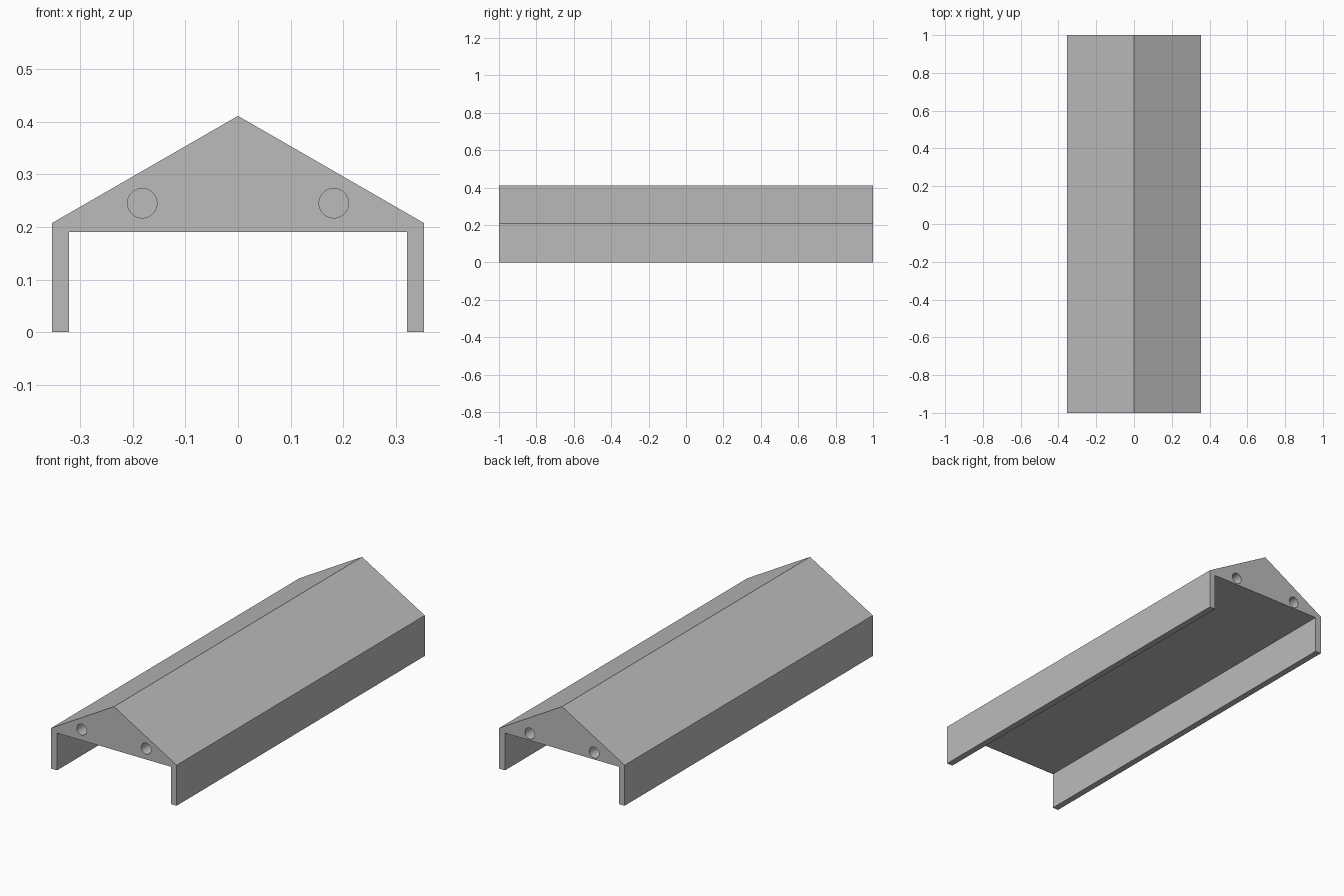
import bpy
import bmesh
from math import radians

cube = bpy.data.objects.get("Cube")
if cube:
    bpy.data.objects.remove(cube, do_unlink=True)

HALF_LENGTH = 1.0
HOLE_X, HOLE_RADIUS, HOLE_DEPTH = 0.182, 0.028, 0.1

grey = bpy.data.materials.new("plain grey")
grey.use_nodes = True
colour = (0.5, 0.5, 0.5, 1)
grey.diffuse_color = colour
grey.node_tree.nodes["Principled BSDF"].inputs["Base Color"].default_value = colour


def mesh_object(name, bm):
    bmesh.ops.recalc_face_normals(bm, faces=bm.faces)
    mesh = bpy.data.meshes.new(name)
    bm.to_mesh(mesh)
    bm.free()
    mesh.materials.append(grey)
    obj = bpy.data.objects.new(name, mesh)
    bpy.context.collection.objects.link(obj)
    return obj


# Gabled channel: one half of the section, mirrored and swept along y
half = [(0.354, 0.207), (0.354, 0), (0.321, 0), (0.321, 0.19)]
section = [(0, 0.411)] + half + [(-x, z) for x, z in reversed(half)]
bm = bmesh.new()
end = bm.faces.new([bm.verts.new((x, -HALF_LENGTH, z)) for x, z in section])
sweep = bmesh.ops.extrude_face_region(bm, geom=[end], use_keep_orig=True)
moved = [v for v in sweep["geom"] if isinstance(v, bmesh.types.BMVert)]
bmesh.ops.translate(bm, verts=moved, vec=(0, 2 * HALF_LENGTH, 0))
channel = mesh_object("gabled_channel", bm)


# Blind round holes in both ends, slightly lower at the back
def drill(x, y, z):
    bm = bmesh.new()
    bmesh.ops.create_cone(bm, cap_ends=True, segments=48, radius1=HOLE_RADIUS,
                          radius2=HOLE_RADIUS, depth=2 * HOLE_DEPTH)
    cutter = mesh_object("hole_cutter", bm)
    cutter.rotation_euler.x = radians(90)
    cutter.location = (x, y, z)
    cutter.hide_render = True
    cut = channel.modifiers.new("hole", "BOOLEAN")
    cut.operation = "DIFFERENCE"
    cut.solver = "EXACT"
    cut.object = cutter
    bpy.ops.object.modifier_apply(modifier=cut.name)
    bpy.data.objects.remove(cutter, do_unlink=True)


bpy.context.view_layer.objects.active = channel
channel.select_set(True)
for y, z in ((-HALF_LENGTH, 0.245), (HALF_LENGTH, 0.225)):
    for x in (-HOLE_X, HOLE_X):
        drill(x, y, z)

# Smooth hole walls, crisp outer edges
bpy.ops.object.shade_smooth_by_angle(angle=radians(25))
